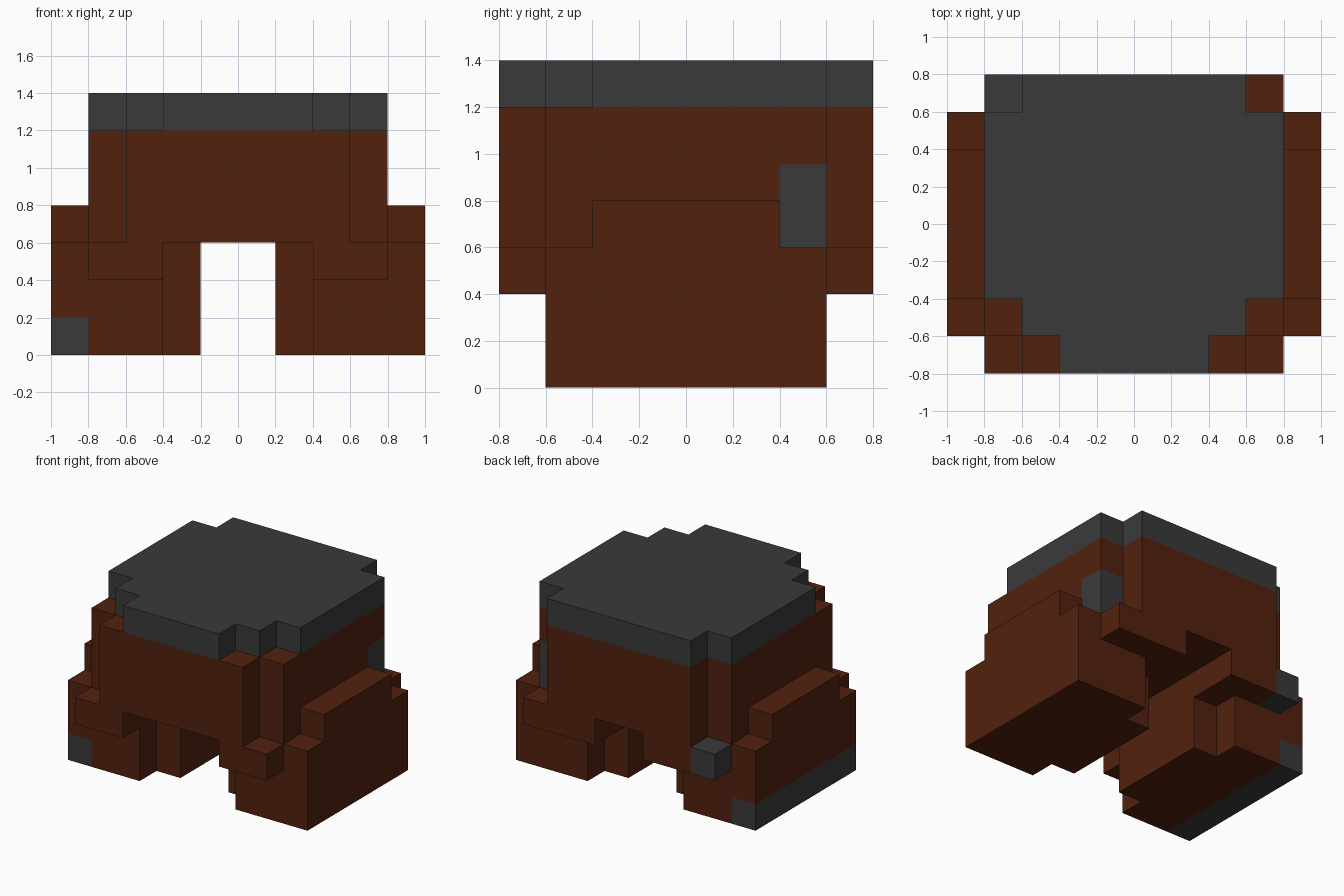
import bpy, bmesh
from mathutils import Vector

U = 0.2  # edge length of one block

cube = bpy.data.objects.get("Cube")
if cube:
    bpy.data.objects.remove(cube, do_unlink=True)


def material(name, rgb):
    m = bpy.data.materials.new(name)
    m.use_nodes = True
    m.diffuse_color = (*rgb, 1)
    m.node_tree.nodes["Principled BSDF"].inputs["Base Color"].default_value = (*rgb, 1)
    return m


brown = material("rust brown", (0.084, 0.0152, 0.0042))
grey = material("charcoal grey", (0.042, 0.042, 0.042))


def prism(name, outline, z0, z1, mats, cuts=(), accent=None):
    """Extrude an outline (in blocks) from z0 to z1. Cut it along the given
    planes, then give the second material to faces that pass the accent rule."""
    bm = bmesh.new()
    base = bm.faces.new([bm.verts.new((x * U, y * U, z0 * U)) for x, y in outline])
    ext = bmesh.ops.extrude_face_region(bm, geom=[base])
    top = [v for v in ext["geom"] if isinstance(v, bmesh.types.BMVert)]
    bmesh.ops.translate(bm, verts=top, vec=(0, 0, (z1 - z0) * U))
    for axis, pos in cuts:
        normal = Vector((0, 0, 0))
        normal[axis] = 1
        bmesh.ops.bisect_plane(bm, geom=bm.verts[:] + bm.edges[:] + bm.faces[:],
                               plane_co=normal * pos * U, plane_no=normal, dist=1e-5)
    bmesh.ops.recalc_face_normals(bm, faces=bm.faces[:])
    if accent:
        for f in bm.faces:
            f.material_index = int(accent(f.calc_center_median() / U))
    mesh = bpy.data.meshes.new(name)
    bm.to_mesh(mesh)
    bm.free()
    for m in mats:
        mesh.materials.append(m)
    obj = bpy.data.objects.new(name, mesh)
    bpy.context.collection.objects.link(obj)
    return obj


def both_halves(half):
    """Complete a right-hand half outline by mirroring it across x = 0."""
    return half + [(-x, y) for x, y in reversed(half)]


def rect(x0, x1, y0, y1):
    return [(x0, y0), (x1, y0), (x1, y1), (x0, y1)]


# Flat stepped top slab
prism("top_slab", both_halves([(2, -4), (2, -3), (3, -3), (3, -2), (4, -2),
                               (4, 3), (3, 3), (3, 4)]), 6, 7, [grey])

# Body, with a grey patch on its back left corner
prism("body", both_halves([(3, -4), (3, -3), (4, -3), (4, 3), (3, 3), (3, 4)]),
      3, 6, [brown, grey], cuts=[(1, 2), (2, 4.77)],
      accent=lambda c: c.x > 3 and 2 < c.y < 3.1 and c.z < 4.77)

leg = [(5, -3), (5, 3), (2, 3), (2, 2), (1, 2), (1, -2), (2, -2), (2, -3)]
back_ledge = [(1, 2), (2, 2), (2, 3), (4, 3), (4, 4), (1, 4)]

for side, s in (("left", 1), ("right", -1)):
    def flip(pts):
        return [(s * x, y) for x, y in pts]

    is_right = s < 0

    # Leg block; the right one has a grey strip along its lower outer edge
    prism(f"{side}_leg", flip(leg), 0, 3, [brown, grey],
          cuts=[(0, -4), (2, 1)] if is_right else (),
          accent=(lambda c: c.x < -4 and c.z < 1) if is_right else None)
    # Raised ridge on the outer side of the leg
    prism(f"{side}_ridge", flip(rect(4, 5, -2, 2)), 3, 4, [brown])
    # Front ledge under the body
    prism(f"{side}_front_ledge", flip(rect(2, 4, -4, -3)), 2, 3, [brown])
    # Back ledge; the right one ends in a grey block
    prism(f"{side}_back_ledge", flip(back_ledge), 2, 3, [brown, grey],
          cuts=[(0, -3)] if is_right else (),
          accent=(lambda c: c.x < -3) if is_right else None)
